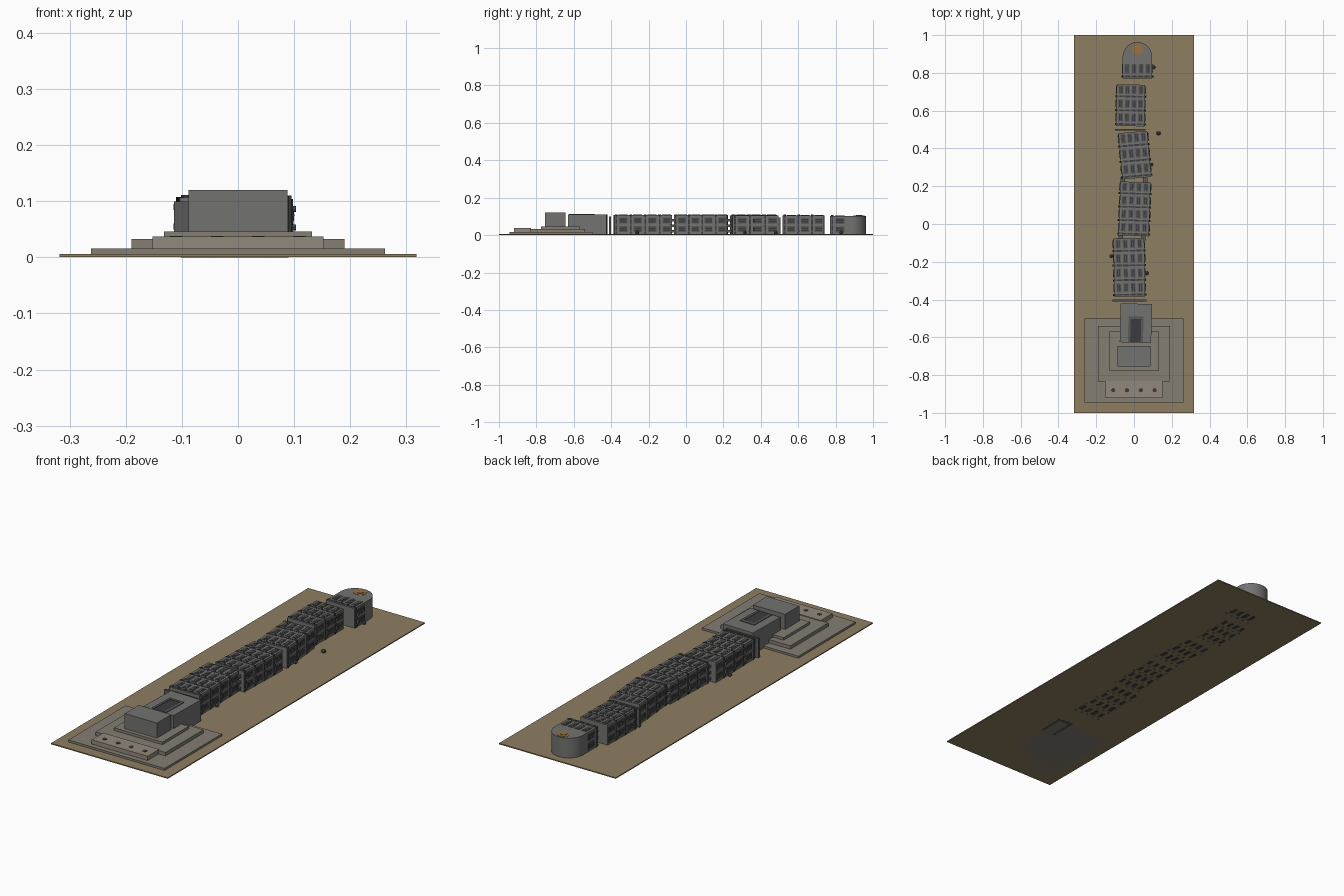
import bpy, bmesh, math, random
from mathutils import Matrix, Vector

if "Cube" in bpy.data.objects:
    bpy.data.objects.remove(bpy.data.objects["Cube"])
random.seed(4)

def mat(name, c):
    m = bpy.data.materials.new(name)
    m.diffuse_color = (*c, 1)
    m.use_nodes = True
    m.node_tree.nodes["Principled BSDF"].inputs["Base Color"].default_value = m.diffuse_color
    return m

SAND = mat("sand", (0.27, 0.21, 0.12))
STEP = mat("step_stone", (0.23, 0.21, 0.17))
LEDGE = mat("pale_stone", (0.29, 0.25, 0.2))
STONE = mat("granite", (0.17, 0.17, 0.165))
TRIM = mat("dark_granite", (0.1, 0.1, 0.1))
DARK = mat("recess", (0.045, 0.045, 0.05))
BRONZE = mat("bronze", (0.32, 0.17, 0.05))

def finish(bm, name, m, M=None, smooth=False):
    me = bpy.data.meshes.new(name)
    bmesh.ops.recalc_face_normals(bm, faces=bm.faces)
    bm.to_mesh(me)
    bm.free()
    o = bpy.data.objects.new(name, me)
    bpy.context.collection.objects.link(o)
    me.materials.append(m)
    if M:
        o.matrix_world = M
    if smooth:
        bpy.context.view_layer.objects.active = o
        o.select_set(True)
        bpy.ops.object.shade_smooth_by_angle(angle=math.radians(35))
        o.select_set(False)
    return o

def add_box(bm, lo, hi):
    lo, hi = Vector(lo), Vector(hi)
    bmesh.ops.create_cube(bm, size=1, matrix=Matrix.Translation((lo + hi) / 2) @ Matrix.Diagonal((*(hi - lo), 1)))

def box(name, lo, hi, m, M=None):
    bm = bmesh.new()
    add_box(bm, lo, hi)
    return finish(bm, name, m, M)

def add_cyl(bm, c, r, d, axis='Z', n=10):
    R = {'Z': Matrix(), 'X': Matrix.Rotation(math.pi / 2, 4, 'Y')}[axis]
    bmesh.ops.create_cone(bm, cap_ends=True, segments=n, radius1=r, radius2=r, depth=d,
                          matrix=Matrix.Translation(c) @ R)

Z0 = 0.003   # underside of the fallen shaft

# ground, stepped platform and plinth block
box("ground_slab", (-0.318, -1, 0.001), (0.318, 1, 0.006), SAND)
box("lower_step", (-0.262, -0.945, 0.001), (0.262, -0.50, 0.016), STEP)
box("middle_step", (-0.19, -0.835, 0.016), (0.19, -0.54, 0.033), STEP)
box("upper_step", (-0.132, -0.775, 0.033), (0.132, -0.57, 0.046), STEP)
box("base_block", (-0.088, -0.755, 0.046), (0.088, -0.645, 0.12), STONE)

# offering ledge with four shallow cups
box("front_ledge", (-0.152, -0.92, 0.016), (0.152, -0.83, 0.037), LEDGE)
bm = bmesh.new()
for x in (-0.11, -0.037, 0.036, 0.109):
    add_cyl(bm, (x, -0.88, 0.0372), 0.011, 0.002, n=16)
finish(bm, "ledge_cups", DARK)

def storeys(name, M, W, H, y0, y1, n):
    """Carved storeys on all four long faces: bands, round beam ends and windows."""
    trim, dark = bmesh.new(), bmesh.new()
    p, w, top = (y1 - y0) / n, W / 2, Z0 + H
    for i in range(n):
        y = y0 + i * p
        # recessed-looking band and beam ends
        add_box(dark, (-w - .002, y + .08 * p, Z0 - .001), (w + .002, y + .2 * p, top + .001))
        for k in range(5):
            x = W * (k - 2) * .215
            for z in (top + .001, Z0):
                add_cyl(trim, (x, y + .14 * p, z), .0055, .006)
        for k in range(3):
            z = Z0 + H * (k + .5) / 3
            for s in (-1, 1):
                add_cyl(trim, (s * (w + .002), y + .14 * p, z), .0055, .01, 'X')
        # window frames and dark openings
        ya, yb = y + .38 * p, y + .86 * p
        for k in range(4):
            x = W * (k - 1.5) * .235
            for s, z in ((1, top), (-1, Z0)):
                for bmx, r, e in ((trim, .013, .002), (dark, .008, .0028)):
                    f = (r - .008)
                    add_box(bmx, (x - r, ya - f, z - e), (x + r, yb + f, z + e))
                add_box(trim, (x - .0015, ya, z - .003), (x + .0015, yb, z + .003))
        for k in range(2):
            z = Z0 + H * (k * .44 + .28)
            for s in (-1, 1):
                for bmx, r, e in ((trim, .016, .003), (dark, .01, .004)):
                    f = (r - .01) * .7
                    add_box(bmx, (s * w - e, ya - f, z - r), (s * w + e, yb + f, z + r))
                add_box(trim, (s * w - .0048, ya, z - .0015), (s * w + .0048, yb, z + .0015))
    finish(trim, name + "_frames", TRIM, M)
    finish(dark, name + "_openings", DARK, M)

# broken shaft pieces: centre x, centre y, length, width, height, turn, storeys
pieces = [(-0.025, -0.23, .31, .163, .104, 1, 4),
          (0.003, 0.08, .285, .16, .104, -2, 4),
          (0.004, 0.365, .245, .153, .103, 5, 3),
          (-0.018, 0.628, .22, .15, .102, -1, 3)]
for i, (cx, cy, L, W, H, a, n) in enumerate(pieces):
    M = Matrix.Translation((cx, cy, 0)) @ Matrix.Rotation(math.radians(a), 4, 'Z')
    nm = f"shaft_piece_{i + 2}"
    box(nm, (-W / 2, -L / 2, Z0), (W / 2, L / 2, Z0 + H), STONE, M)
    storeys(nm, M, W, H, -L / 2, L / 2, n)

# foot piece with false door on both faces
M = Matrix.Translation((0.01, -0.525, 0)) @ Matrix.Rotation(math.radians(-1.5), 4, 'Z')
box("shaft_foot", (-.083, -.103, Z0), (.083, .103, .110), STONE, M)
frame, panel = bmesh.new(), bmesh.new()
for z, e in ((.110, .003), (.003, .0028)):
    for s in (-1, 1):
        add_box(frame, (s * .034 - .006, -.1, z - e), (s * .034 + .006, .035, z + e))
    add_box(frame, (-.04, .022, z - e), (.04, .035, z + e))
    add_box(panel, (-.028, -.1, z - .001), (.028, .022, z + .001))
finish(frame, "door_frame", TRIM, M)
finish(panel, "door_panel", DARK, M)

# rounded tip with bronze boss
M = Matrix.Translation((0.018, 0.885, 0))
bm = bmesh.new()
r = .078
pts = [(-r, -.115), (r, -.115)] + [(r * math.cos(t * math.pi / 24), r * math.sin(t * math.pi / 24)) for t in range(25)]
f = bm.faces.new([bm.verts.new((x, y, Z0)) for x, y in pts])
g = bmesh.ops.extrude_face_region(bm, geom=[f])
bmesh.ops.translate(bm, verts=[v for v in g["geom"] if isinstance(v, bmesh.types.BMVert)], vec=(0, 0, .1))
finish(bm, "shaft_tip", STONE, M, True)
storeys("shaft_tip", M, 2 * r, .1, -.115, -.03, 1)
bm = bmesh.new()
add_cyl(bm, (0, .04, .103), .03, .003, n=28)
add_cyl(bm, (0, .04, .105), .016, .003, n=28)
finish(bm, "tip_disc", BRONZE, M, True)

# fracture slabs between pieces
for x0, x1, y, h in ((-.114, .065, -.405, .1), (-.1, .062, .5, .095)):
    box("fracture_slab", (x0, y - .006, Z0), (x1, y + .004, h), TRIM)
bm = bmesh.new()
for y, cx in ((-.072, -.01), (.23, .0)):
    for s in (-1, 1):
        for z in (.02, .05, .08):
            add_box(bm, (cx + s * .06 - .012, y - .015, z - .007), (cx + s * .06 + .012, y + .015, z + .007))
finish(bm, "fracture_stubs", TRIM)

# loose rubble
bm = bmesh.new()
for x, y, s in ((.13, .48, .012), (.105, .83, .01), (-.12, -.17, .01), (.068, -.26, .011), (.092, .315, .01)):
    R = Matrix.Rotation(random.uniform(0, 3), 4, (.3, .5, 1))
    bmesh.ops.create_icosphere(bm, subdivisions=1, radius=s, matrix=Matrix.Translation((x, y, .006 + s * .7)) @ R)
finish(bm, "rubble", TRIM)
